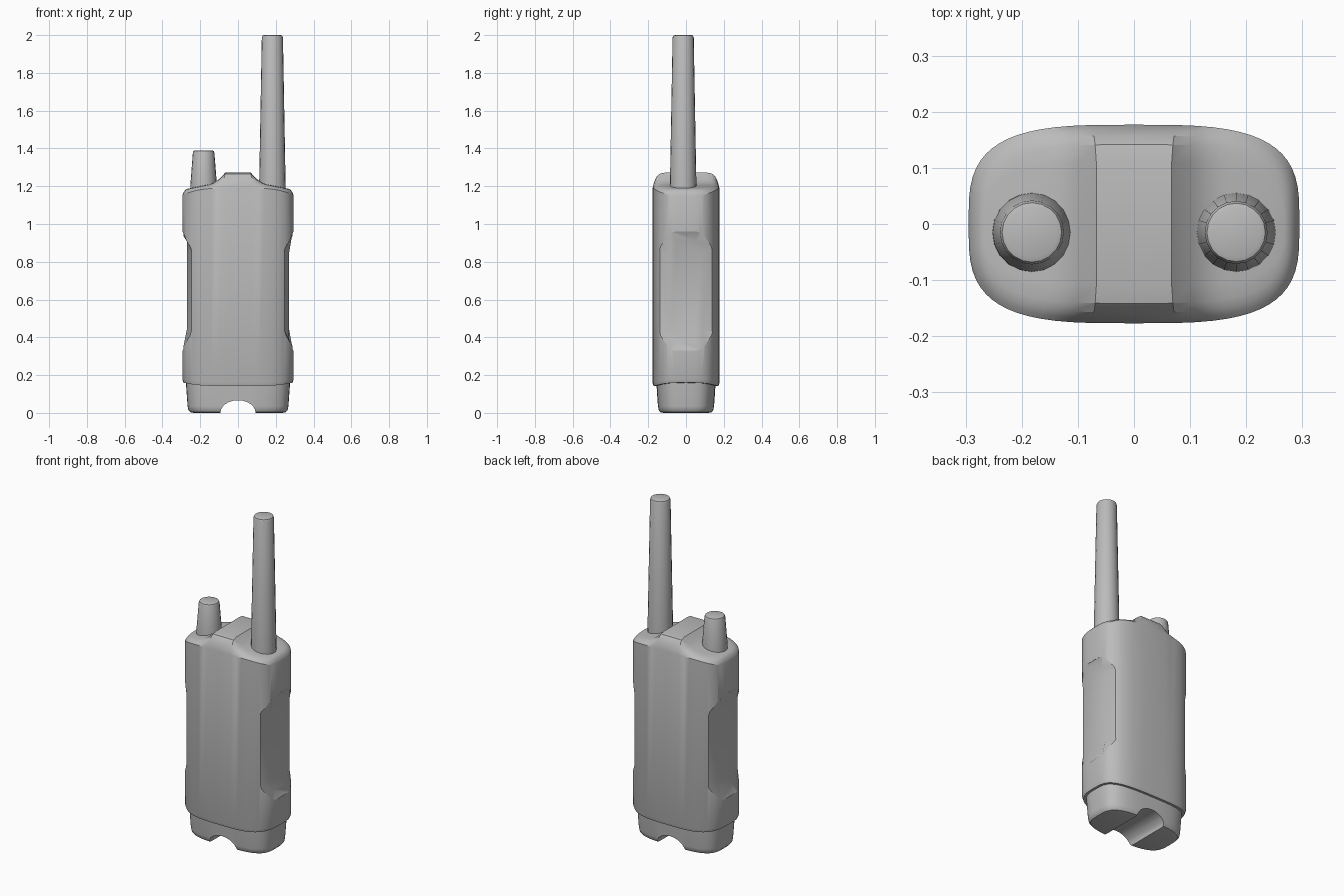
import bpy, bmesh, math

if "Cube" in bpy.data.objects:
    bpy.data.objects.remove(bpy.data.objects["Cube"], do_unlink=True)

grey = bpy.data.materials.new("matte grey")
grey.use_nodes = True
tone = (0.5, 0.5, 0.5, 1)
grey.diffuse_color = tone
grey.node_tree.nodes["Principled BSDF"].inputs["Base Color"].default_value = tone

N = 64


def outline(a, b, power=3.35):
    """Soft rectangle whose points mirror across both axes."""
    pts = []
    for i in range(N):
        t = 2 * math.pi * i / N
        c, s = round(math.cos(t), 6), round(math.sin(t), 6)
        pts.append((math.copysign(a * abs(c) ** (2 / power), c),
                    math.copysign(b * abs(s) ** (2 / power), s)))
    return pts


def loft(name, rings, strip_top=False):
    """Closed mesh through rings of points; strip_top bridges front to back."""
    bm = bmesh.new()
    rows = [[bm.verts.new(p) for p in ring] for ring in rings]
    n = len(rows[0])
    for low, high in zip(rows, rows[1:]):
        for i in range(n):
            j = (i + 1) % n
            bm.faces.new((low[i], low[j], high[j], high[i]))
    bm.faces.new(rows[0][::-1])
    top = rows[-1]
    if strip_top:
        for i in range(n // 2):
            quad = [top[i], top[i + 1], top[n - i - 1], top[-i]]
            bm.faces.new(list(dict.fromkeys(quad)))
    else:
        bm.faces.new(top)
    bmesh.ops.recalc_face_normals(bm, faces=bm.faces)
    mesh = bpy.data.meshes.new(name)
    bm.to_mesh(mesh)
    bm.free()
    mesh.materials.append(grey)
    obj = bpy.data.objects.new(name, mesh)
    bpy.context.collection.objects.link(obj)
    return obj


def activate(obj):
    bpy.ops.object.select_all(action='DESELECT')
    obj.select_set(True)
    bpy.context.view_layer.objects.active = obj


def carve(obj, cutter):
    mod = obj.modifiers.new("carve", 'BOOLEAN')
    mod.operation, mod.solver, mod.object = 'DIFFERENCE', 'EXACT', cutter
    activate(obj)
    bpy.ops.object.modifier_apply(modifier=mod.name)
    bpy.data.objects.remove(cutter, do_unlink=True)


def smooth(obj, degrees=32):
    activate(obj)
    bpy.ops.object.shade_smooth_by_angle(angle=math.radians(degrees))


# Housing: curved seams at both ends and a raised hump across the top
A, B = 0.295, 0.177


def top_seam(x):
    return 1.19 - 0.04 * (abs(x) / A) ** 4


def bottom_seam(x):
    return 0.142 + 0.018 * (abs(x) / A) ** 4


def hump(x):
    stops = [(0, 1.272), (0.072, 1.272), (0.105, 1.232), (0.14, 1.212),
             (0.2, 1.2), (0.3, 1.18)]
    for (x0, z0), (x1, z1) in zip(stops, stops[1:]):
        if abs(x) <= x1:
            return z0 + (z1 - z0) * (abs(x) - x0) / (x1 - x0)


side = outline(A, B)
rings = [[(x * 0.94, y * 0.91, bottom_seam(x)) for x, y in side],
         [(x * 0.98, y * 0.97, bottom_seam(x)) for x, y in side],
         [(x, y, bottom_seam(x) + 0.018) for x, y in side]]
for sx, sy, t in [(1, 1, 0), (0.985, 0.95, 0.4), (0.965, 0.89, 0.7),
                  (0.94, 0.8, 0.92), (0.91, 0.62, 1)]:
    rings.append([(x * sx, y * sy, top_seam(x) + t * (hump(x * sx) - top_seam(x)))
                  for x, y in side])
housing = loft("housing", rings, strip_top=True)


# Grip scoops: long eight-sided recess on each side
def octagon(x_flat, x_end, w, w_end, h, h_end):
    z = 0.645
    quarter = [(x_flat, w, h), (x_end, w_end, h_end)]
    ring = [(x, y, z + dz) for x, y, dz in quarter]
    ring += [(x, -y, z + dz) for x, y, dz in quarter[::-1]]
    ring += [(x, -y, z - dz) for x, y, dz in quarter]
    ring += [(x, y, z - dz) for x, y, dz in quarter[::-1]]
    return ring


for sign in (1, -1):
    levels = [octagon(0.27, 0.27, 0.085, 0.05, 0.2, 0.265),
              octagon(0.243, 0.293, 0.149, 0.082, 0.215, 0.315),
              octagon(0.4, 0.4, 0.149, 0.082, 0.215, 0.315)]
    levels = [[(sign * x, y, z) for x, y, z in ring] for ring in levels]
    carve(housing, loft("scoop_cutter", levels))
smooth(housing, 24)

# Battery base with rounded lower edge and an arched channel below
base = loft("battery_base", [
    [(x, y, z) for x, y in outline(a, b)]
    for a, b, z in [(0.235, 0.12, 0), (0.253, 0.138, 0.004), (0.263, 0.146, 0.015),
                    (0.267, 0.149, 0.035), (0.276, 0.157, 0.165)]])
arch = [(0.093 * math.cos(math.tau * i / 24), 0.067 * math.sin(math.tau * i / 24))
        for i in range(24)]
carve(base, loft("channel_cutter", [[(x, y, z) for x, z in arch] for y in (-0.3, 0.3)]))
smooth(base)


# Antenna and control knob: tapered posts with a small rounded tip
def post(name, x, tip, top, foot=0.071):
    levels = [(foot, 1.17), (foot - 0.001, 1.21), (tip, top - 0.012),
              (tip - 0.004, top - 0.003), (tip - 0.012, top)]
    smooth(loft(name, [[(x + r * math.cos(math.tau * i / 20),
                         -0.015 + r * math.sin(math.tau * i / 20), z)
                        for i in range(20)] for r, z in levels]))


post("antenna", 0.182, 0.056, 2.0)
post("control_knob", -0.182, 0.057, 1.39)
